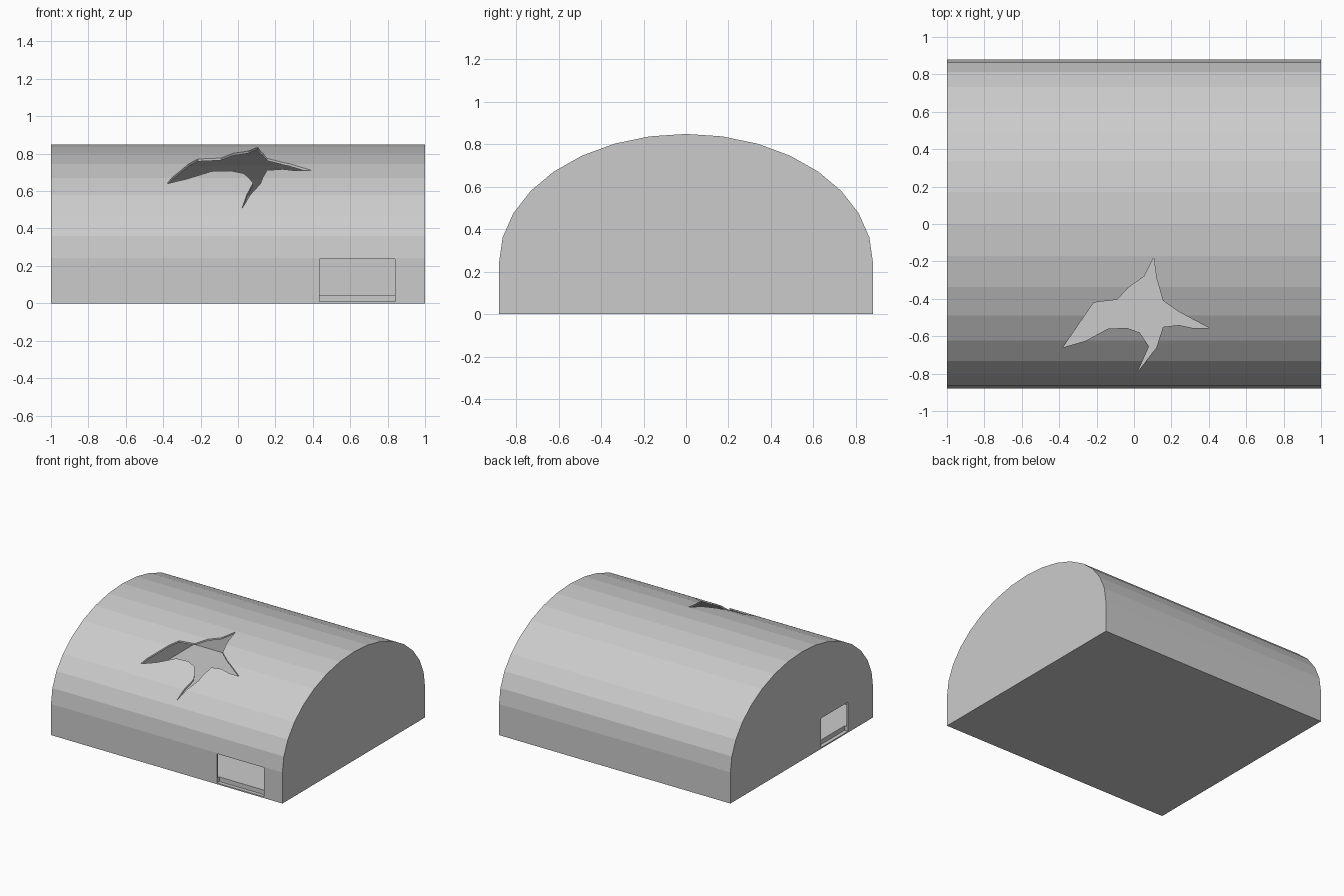
import bpy, bmesh, math
from mathutils import Vector

if "Cube" in bpy.data.objects:
    bpy.data.objects.remove(bpy.data.objects["Cube"])


def prism(name, points, offset):
    """Extrude a closed polygon along offset."""
    bm = bmesh.new()
    face = bm.faces.new([bm.verts.new(p) for p in points])
    ext = bmesh.ops.extrude_face_region(bm, geom=[face])
    moved = [g for g in ext["geom"] if isinstance(g, bmesh.types.BMVert)]
    bmesh.ops.translate(bm, verts=moved, vec=Vector(offset))
    bmesh.ops.recalc_face_normals(bm, faces=bm.faces)
    mesh = bpy.data.meshes.new(name)
    bm.to_mesh(mesh)
    bm.free()
    ob = bpy.data.objects.new(name, mesh)
    bpy.context.collection.objects.link(ob)
    return ob


def barrel(name, half_x, half_y, z0, rise):
    """Straight low walls with a half-ellipse vault of 16 facets."""
    pts = [(-half_x, -half_y, z0), (-half_x, half_y, z0)]
    for i in range(17):
        a = math.pi * i / 16
        pts.append((-half_x, half_y * math.cos(a), 0.243 + rise * math.sin(a)))
    return prism(name, pts, (2 * half_x, 0, 0))


def box(name, lo, hi):
    pts = [(lo[0], lo[1], lo[2]), (hi[0], lo[1], lo[2]),
           (hi[0], hi[1], lo[2]), (lo[0], hi[1], lo[2])]
    return prism(name, pts, (0, 0, hi[2] - lo[2]))


def cut(target, cutter):
    cutter.hide_render = True
    mod = target.modifiers.new("cut", 'BOOLEAN')
    mod.operation = 'DIFFERENCE'
    mod.solver = 'EXACT'
    mod.object = cutter
    bpy.context.view_layer.objects.active = target
    bpy.ops.object.modifier_apply(modifier=mod.name)
    bpy.data.objects.remove(cutter, do_unlink=True)


# Thin vaulted shell with a floor slab
shelter = barrel("vaulted_shelter", 1.0, 0.88, 0.0, 0.605)
cut(shelter, barrel("interior_cutter", 0.988, 0.868, 0.045, 0.593))

# Jagged break in the front roof slope
outline = [(-.38, -.66), (-.215, -.42), (-.09, -.405), (-.03, -.34),
           (.055, -.28), (.105, -.18), (.12, -.29), (.155, -.41),
           (.24, -.47), (.40, -.555), (.31, -.555), (.24, -.54),
           (.155, -.55), (.12, -.66), (.02, -.79), (.08, -.655),
           (.03, -.58), (-.04, -.555), (-.14, -.56), (-.26, -.625)]
cut(shelter, prism("roof_hole_cutter", [(x, y, 0.3) for x, y in outline], (0, 0, 1)))

# Doorways in the front wall and the left end
cut(shelter, box("front_door_cutter", (0.435, -1.0, 0.01), (0.84, -0.85, 0.238)))
cut(shelter, box("end_door_cutter", (-1.2, -0.57, 0.01), (-0.97, -0.236, 0.238)))
